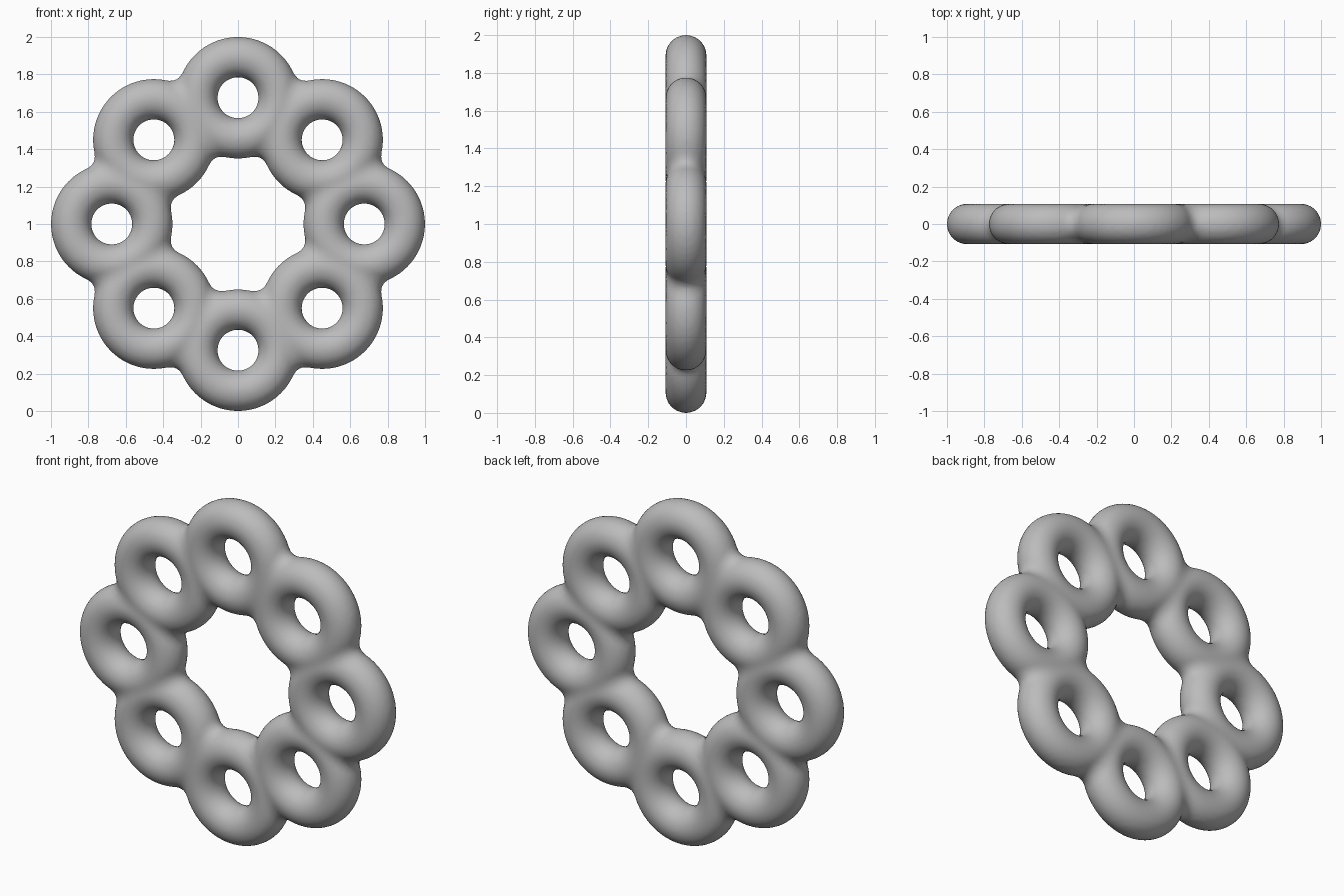
import bpy, math
from mathutils import Vector

if "Cube" in bpy.data.objects:
    bpy.data.objects.remove(bpy.data.objects["Cube"])

MAJOR, MINOR = 0.217, 0.108
FILLET = 0.09
STEP = 0.225
GRID = [(0, 3), (2, 2), (3, 0), (2, -2), (0, -3), (-2, -2), (-3, 0), (-2, 2)]
CENTRES = [Vector((gx * STEP, 0, 1 + gz * STEP)) for gx, gz in GRID]


def torus_distance(p, c):
    """Signed distance and outward normal of one upright ring."""
    dx, dz = p.x - c.x, p.z - c.z
    r = math.hypot(dx, dz) or 1e-6
    q = r - MAJOR
    length = math.hypot(q, p.y) or 1e-6
    return length - MINOR, Vector((dx / r * q, p.y, dz / r * q)) / length


def blended(p):
    """Two nearest rings joined by a fillet where they meet at an angle."""
    near = sorted(CENTRES, key=lambda c: (p - c).length_squared)[:2]
    (a, na), (b, nb) = sorted((torus_distance(p, c) for c in near), key=lambda t: t[0])
    k = max(FILLET * min(1.0, (1 - na.dot(nb)) / 1.2), 1e-4)
    h = max(k - (b - a), 0) / k
    normal = na.lerp(nb, h / 2)
    return a - h * h * k / 4, normal.normalized()


# Eight overlapping rings set in a circle
parts = []
for c in CENTRES:
    bpy.ops.mesh.primitive_torus_add(location=c, rotation=(math.pi / 2, 0, 0),
                                     major_radius=MAJOR, minor_radius=MINOR,
                                     major_segments=48, minor_segments=24)
    parts.append(bpy.context.object)
for o in parts:
    o.select_set(True)
bpy.context.view_layer.objects.active = parts[0]
bpy.ops.object.join()
ring = bpy.context.object
ring.name = "ring_cluster"
bpy.ops.object.transform_apply(location=True, rotation=True, scale=True)

# Fuse them into one skin
remesh = ring.modifiers.new("fuse", 'REMESH')
remesh.mode = 'VOXEL'
remesh.voxel_size = 0.018
bpy.ops.object.modifier_apply(modifier=remesh.name)

# Settle the skin onto the filleted surface
for v in ring.data.vertices:
    p = v.co.copy()
    for _ in range(4):
        d, n = blended(p)
        p -= n * d * 0.9
    v.co = p

# Light smoothing of the joints
relax = ring.modifiers.new("relax", 'SMOOTH')
relax.factor = 0.4
relax.iterations = 2
bpy.ops.object.modifier_apply(modifier=relax.name)
bpy.ops.object.shade_smooth()

grey = bpy.data.materials.new("plain grey")
grey.diffuse_color = (0.5, 0.5, 0.5, 1)
grey.use_nodes = True
grey.node_tree.nodes["Principled BSDF"].inputs["Base Color"].default_value = grey.diffuse_color
ring.data.materials.clear()
ring.data.materials.append(grey)
